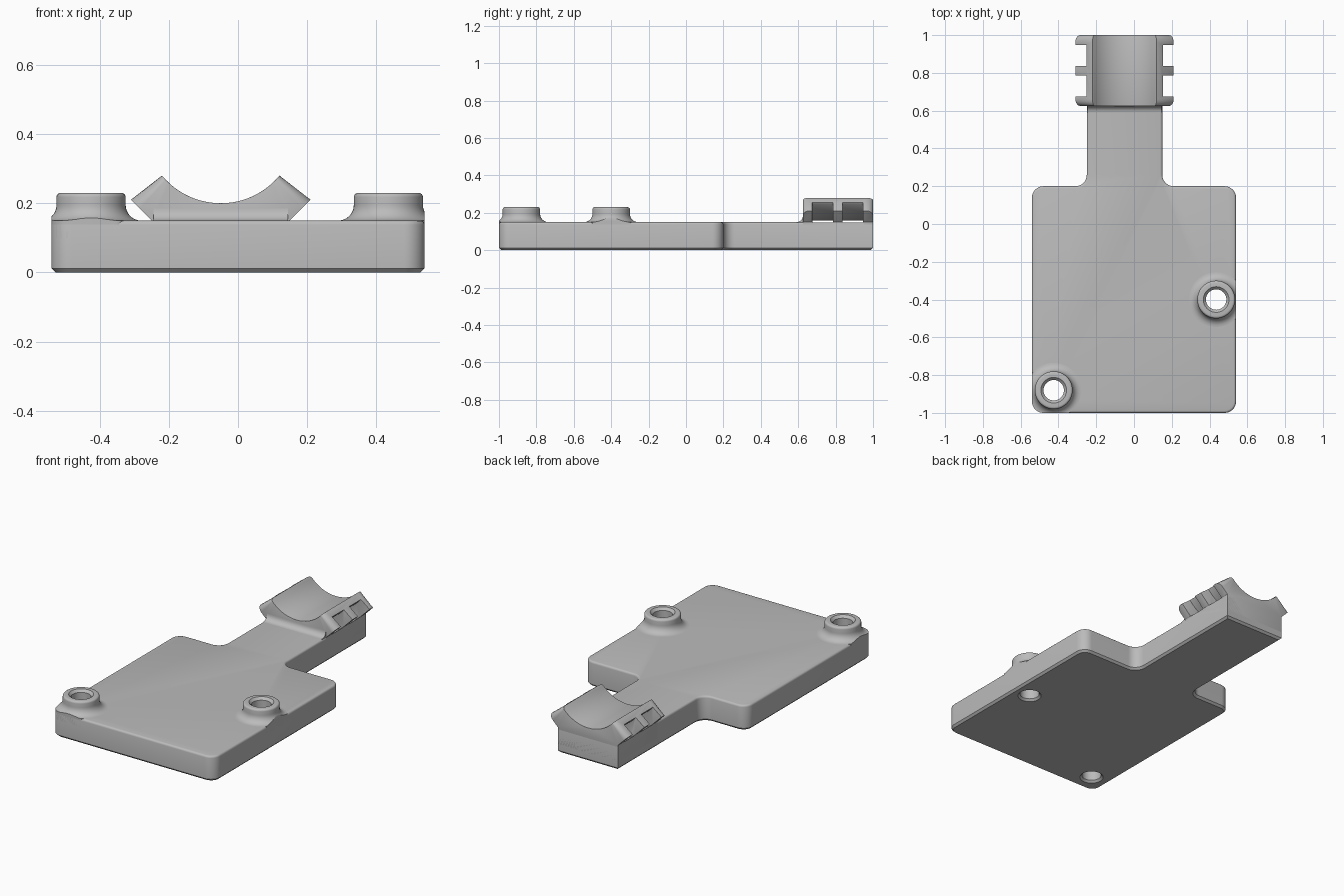
import bpy, bmesh, math
from mathutils import Vector

if "Cube" in bpy.data.objects:
    bpy.data.objects.remove(bpy.data.objects["Cube"], do_unlink=True)

grey = bpy.data.materials.new("light grey")
grey.use_nodes = True
colour = (0.5, 0.5, 0.5, 1)
grey.diffuse_color = colour
grey.node_tree.nodes["Principled BSDF"].inputs["Base Color"].default_value = colour


def make_object(name, bm, helper=False):
    bmesh.ops.recalc_face_normals(bm, faces=bm.faces)
    mesh = bpy.data.meshes.new(name)
    bm.to_mesh(mesh)
    bm.free()
    mesh.materials.append(grey)
    ob = bpy.data.objects.new(name, mesh)
    bpy.context.collection.objects.link(ob)
    if helper:
        ob.hide_render = True
    return ob


def prism(points, offset):
    """Extrude a closed 3D outline along an offset."""
    bm = bmesh.new()
    face = bm.faces.new([bm.verts.new(p) for p in points])
    made = bmesh.ops.extrude_face_region(bm, geom=[face])["geom"]
    bmesh.ops.translate(bm, vec=offset, verts=[v for v in made if isinstance(v, bmesh.types.BMVert)])
    bmesh.ops.recalc_face_normals(bm, faces=bm.faces)
    return bm


def lathe(profile, x, y, steps=48):
    """Spin a closed (radius, z) profile around a vertical axis."""
    bm = bmesh.new()
    rings = []
    for i in range(steps):
        a = math.tau * i / steps
        rings.append([bm.verts.new((x + r * math.cos(a), y + r * math.sin(a), z)) for r, z in profile])
    for i in range(steps):
        p, q = rings[i], rings[(i + 1) % steps]
        for j in range(len(profile)):
            k = (j + 1) % len(profile)
            bm.faces.new((p[j], q[j], q[k], p[k]))
    return bm


def plug(profile, x, y):
    """Solid of revolution whose profile starts and ends at its caps."""
    bm = bmesh.new()
    n = 48
    rings = [[bm.verts.new((x + r * math.cos(math.tau * i / n), y + r * math.sin(math.tau * i / n), z))
              for i in range(n)] for r, z in profile]
    for p, q in zip(rings, rings[1:]):
        for i in range(n):
            bm.faces.new((p[i], p[(i + 1) % n], q[(i + 1) % n], q[i]))
    bm.faces.new(rings[0])
    bm.faces.new(rings[-1])
    return bm


def arc(cx, cy, r, a0, a1, steps):
    return [(cx + r * math.cos(math.radians(a0 + (a1 - a0) * i / steps)),
             cy + r * math.sin(math.radians(a0 + (a1 - a0) * i / steps))) for i in range(steps + 1)]


def rounded(corners, steps=8):
    """Outline of right-angled corners (x, y, radius) with rounded corners."""
    out = []
    for i, (x, y, r) in enumerate(corners):
        c = Vector((x, y))
        if r == 0:
            out.append((x, y))
            continue
        u = (Vector(corners[i - 1][:2]) - c).normalized()
        v = (Vector(corners[(i + 1) % len(corners)][:2]) - c).normalized()
        centre = c + (u + v) * r
        for s in range(steps + 1):
            t = math.pi / 2 * s / steps
            out.append(tuple(centre - v * r * math.cos(t) - u * r * math.sin(t)))
    return out


def boolean(ob, cutter, operation="DIFFERENCE"):
    mod = ob.modifiers.new("cut", "BOOLEAN")
    mod.operation, mod.object, mod.solver = operation, cutter, "EXACT"


def finish(ob, angle=35):
    """Apply the modifiers and smooth the rounded surfaces."""
    bpy.ops.object.select_all(action="DESELECT")
    ob.select_set(True)
    bpy.context.view_layer.objects.active = ob
    for mod in list(ob.modifiers):
        bpy.ops.object.modifier_apply(modifier=mod.name)
    bpy.ops.object.shade_smooth_by_angle(angle=math.radians(angle))


# Plate with its neck: chamfered below, softly rounded above
TOP, CX = 0.15, -0.05
R = 0.06
outline = rounded([(-0.54, -1, R), (0.54, -1, R), (0.54, 0.2, R), (0.15, 0.2, R),
                   (0.15, 1, 0), (-0.25, 1, 0), (-0.25, 0.2, R), (-0.54, 0.2, R)])
bm = prism([(x, y, 0) for x, y in outline], (0, 0, TOP))
for height, segments in ((0, 1), (TOP, 3)):
    rim = [e for e in bm.edges if all(abs(v.co.z - height) < 1e-5 for v in e.verts)]
    bmesh.ops.bevel(bm, geom=rim, offset=0.012, segments=segments, profile=0.5, affect="EDGES")
plate = make_object("base_plate", bm)
limit = make_object("boss_limit", prism([(x, y, 0.02) for x, y in outline], (0, 0, 0.5)), True)
helpers = [limit]

# Cradle: arched trough with flared wings, standing on the neck
CZ = 0.42
trough = arc(CX, CZ, 0.22, 180 + 39.5, 360 - 39.5, 24)
section = trough + [(CX + 0.26, 0.21), (CX + 0.2, TOP), (CX + 0.2, 0.05),
                    (CX - 0.2, 0.05), (CX - 0.2, TOP), (CX - 0.26, 0.21)]
FRONT, BACK = 0.625, 1.0
bm = prism([(x, FRONT, z) for x, z in section], (0, BACK - FRONT, 0))
# Round the wing corners at both ends
tips = [e for e in bm.edges
        if abs(e.verts[0].co.y - e.verts[1].co.y) < 1e-5
        and abs(e.calc_length() - 0.113) < 0.01
        and min(v.co.z for v in e.verts) > 0.2]
bmesh.ops.bevel(bm, geom=tips, offset=0.035, segments=5, profile=0.5, affect="EDGES")
cradle = make_object("cable_cradle", bm)

# Two curved strap channels running under the trough
channel = arc(CX, CZ, 0.262, 180, 360, 48) + arc(CX, CZ, 0.337, 360, 180, 48)
for y in (0.675, 0.837):
    cutter = make_object("strap_channel_cutter", prism([(x, y, z) for x, z in channel], (0, 0.11, 0)), True)
    helpers.append(cutter)
    boolean(cradle, cutter)
    boolean(plate, cutter)
soft = cradle.modifiers.new("soft edges", "BEVEL")
soft.width, soft.segments, soft.limit_method = 0.009, 3, "ANGLE"
soft.angle_limit = math.radians(40)

# Concave fillet joining the cradle front to the neck
F = 0.035
curve = arc(FRONT - F, TOP + F, F, 270, 360, 8)
fillet_section = curve + [(FRONT + 0.02, TOP + F), (FRONT + 0.02, TOP - 0.02), (FRONT - F, TOP - 0.02)]
fillet = make_object("cradle_fillet", prism([(CX - 0.195, y, z) for y, z in fillet_section], (0.39, 0, 0)))

# Screw bosses: flared foot, rounded rim, countersunk hole through the plate
bosses = []
for name, x, y in (("left_screw_boss", 0.435, -0.4), ("right_screw_boss", -0.425, -0.88)):
    foot = arc(0.145, TOP + 0.045, 0.045, 270, 180, 8)
    rim = arc(0.088, 0.218, 0.012, 0, 90, 4)
    profile = [(0.145, 0.1)] + foot + rim + [(0.068, 0.23), (0.054, 0.215), (0.054, 0.1)]
    boss = make_object(name, lathe(profile, x, y))
    boolean(boss, limit, "INTERSECT")
    bosses.append(boss)
    hole = make_object("screw_hole_cutter", plug([(0.068, -0.002), (0.054, 0.012), (0.054, 0.3)], x, y), True)
    helpers.append(hole)
    boolean(plate, hole)

for ob in [plate, cradle, fillet] + bosses:
    finish(ob)
for ob in helpers:
    bpy.data.objects.remove(ob, do_unlink=True)
